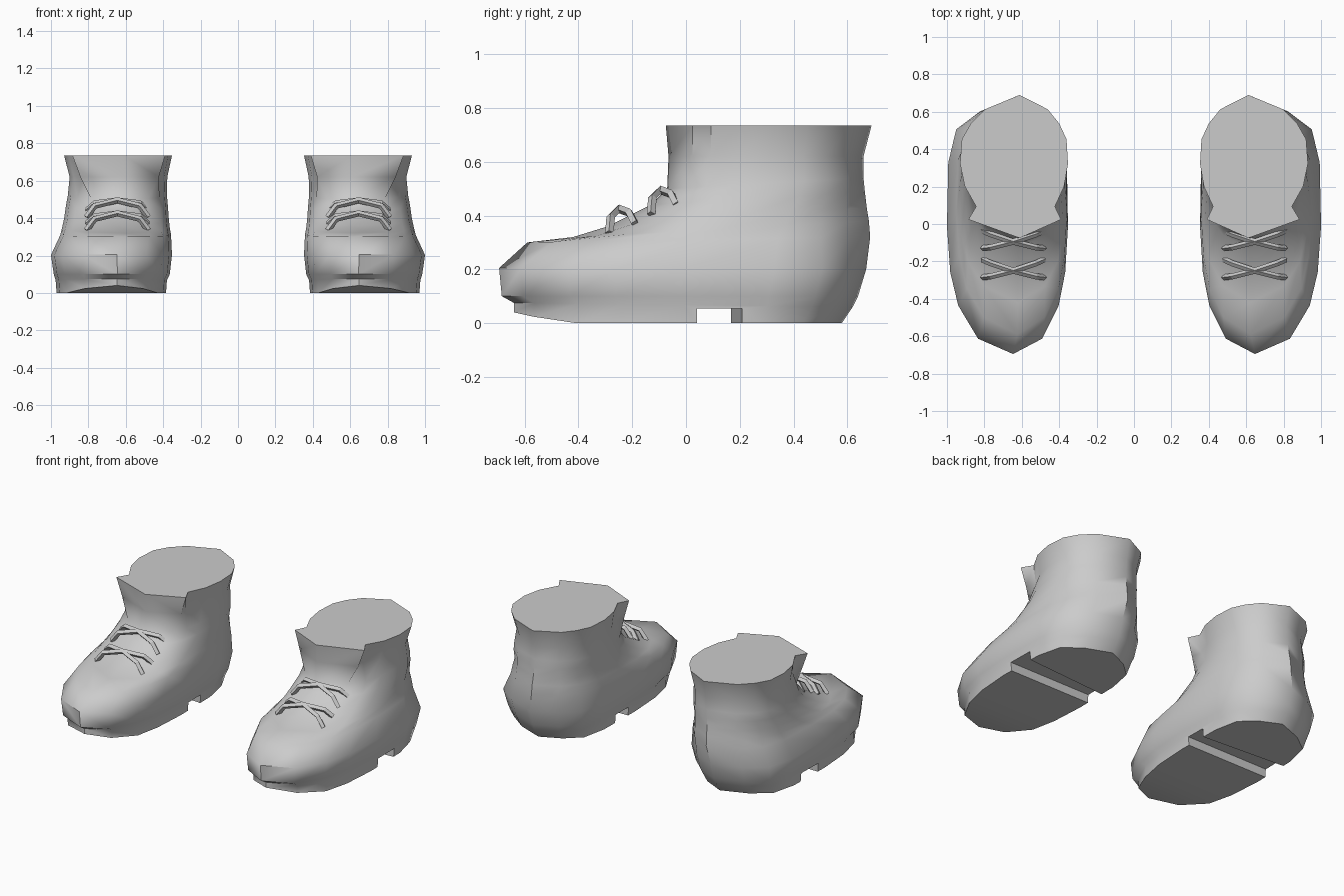
import bpy
import bmesh
import math

if "Cube" in bpy.data.objects:
    bpy.data.objects.remove(bpy.data.objects["Cube"], do_unlink=True)

# One plain grey for everything
grey = bpy.data.materials.new("plain grey")
grey.use_nodes = True
GREY = (0.6, 0.6, 0.6, 1)
grey.diffuse_color = GREY
grey.node_tree.nodes["Principled BSDF"].inputs["Base Color"].default_value = GREY

# Outline profiles: (position from toe to heel, share of the half width)
SOLE = [(0, 0), (.06, .53), (.19, .83), (.32, .95), (.5, 1), (.75, .98), (.88, .86), (.95, .5), (1, 0)]
ANKLE = [(0, 0), (.09, .58), (.2, .83), (.34, .95), (.52, 1), (.7, .97), (.82, .82), (.92, .55), (1, 0)]
COLLAR = [(0, 0), (.13, .86), (.22, .73), (.36, .92), (.52, 1), (.69, .97), (.8, .82), (.9, .58), (1, 0)]


def blend(a, b, k):
    return [(p[0] + (q[0] - p[0]) * k, p[1] + (q[1] - p[1]) * k) for p, q in zip(a, b)]


# Rings: front y, front z, back y, back z, inner x, outer x, outline
RINGS = [
    (-.64, .04, .58, 0, .385, .97, SOLE),
    (-.64, .075, .62, .06, .38, .975, SOLE),
    (-.685, .1, .64, .1, .365, .985, SOLE),
    (-.695, .205, .67, .2, .353, 1, SOLE),
    (-.59, .3, .685, .32, .358, .95, blend(SOLE, ANKLE, .4)),
    (-.42, .32, .68, .38, .365, .94, blend(SOLE, ANKLE, .7)),
    (-.29, .36, .672, .43, .37, .93, ANKLE),
    (-.13, .44, .665, .49, .375, .92, ANKLE),
    (-.07, .5, .66, .54, .38, .91, ANKLE),
    (-.065, .62, .66, .62, .378, .9, blend(ANKLE, COLLAR, .8)),
    (-.075, .735, .69, .735, .353, .93, COLLAR),
]


def ring_points(index):
    yf, zf, yb, zb, x_in, x_out, outline = RINGS[index]
    sides = {1: [], -1: []}
    for t, w in outline:
        y = yf + (yb - yf) * t
        z = zf + (zb - zf) * t
        if index == 0:      # the sole lies flat and lifts only at the toe
            z = max(0, zf * (-.46 - y) / .18)
        mid = (x_in + x_out) / 2 - .03 * (1 - w)
        for s in sides:
            sides[s].append((mid + s * w * (x_out - x_in) / 2, y, z))
    return sides[1] + sides[-1][-2:0:-1]


def make_object(name, bm):
    bmesh.ops.recalc_face_normals(bm, faces=bm.faces)
    mesh = bpy.data.meshes.new(name)
    bm.to_mesh(mesh)
    bm.free()
    obj = bpy.data.objects.new(name, mesh)
    bpy.context.collection.objects.link(obj)
    mesh.materials.append(grey)
    return obj


def select_only(obj):
    bpy.ops.object.select_all(action='DESELECT')
    obj.select_set(True)
    bpy.context.view_layer.objects.active = obj


def add_mirror(obj):
    mirror = obj.modifiers.new("other_foot", 'MIRROR')
    mirror.use_mirror_merge = False


# Boot body: lofted rings, closed below and above with strips
bm = bmesh.new()
loops = [[bm.verts.new(p) for p in ring_points(i)] for i in range(len(RINGS))]
n = len(loops[0])
for low, high in zip(loops, loops[1:]):
    for i in range(n):
        j = (i + 1) % n
        bm.faces.new((low[i], low[j], high[j], high[i]))
for loop in (loops[0], loops[-1]):
    for i in range(n // 2):
        corners = [loop[i], loop[i + 1], loop[-i - 1], loop[-i]]
        bm.faces.new(list(dict.fromkeys(corners)))
boots = make_object("boots", bm)

# Arch gap in front of the heel, with a slanted heel breast
bm = bmesh.new()
plan = [(.2, .04), (1.2, .04), (1.2, .225), (.2, .155)]
base = bm.faces.new([bm.verts.new((x, y, -.1)) for x, y in plan])
top = bmesh.ops.extrude_face_region(bm, geom=[base])["geom"]
bmesh.ops.translate(bm, vec=(0, 0, .155), verts=[v for v in top if isinstance(v, bmesh.types.BMVert)])
cutter = make_object("arch_cutter", bm)
cutter.hide_render = True

cut = boots.modifiers.new("arch_gap", 'BOOLEAN')
cut.operation = 'DIFFERENCE'
cut.solver = 'EXACT'
cut.object = cutter
select_only(boots)
bpy.ops.object.modifier_apply(modifier=cut.name)
bpy.data.objects.remove(cutter, do_unlink=True)
select_only(boots)
bpy.ops.object.shade_smooth_by_angle(angle=math.radians(50))
add_mirror(boots)

# Laces: two crosses of square cord over the instep
LACE = [(-.165, -.285, .335), (-.12, -.28, .395), (0, -.25, .425), (.12, -.21, .41), (.165, -.19, .37)]
for row, (dy, dz) in {"lower": (0, 0), "upper": (.155, .07)}.items():
    for label, s in (("outward", 1), ("inward", -1)):
        curve = bpy.data.curves.new(row + "_lace_" + label, 'CURVE')
        curve.dimensions = '3D'
        curve.bevel_depth = .016
        curve.bevel_resolution = 0
        curve.use_fill_caps = True
        spline = curve.splines.new('POLY')
        spline.points.add(len(LACE) - 1)
        for point, (x, y, z) in zip(spline.points, LACE):
            point.co = (.645 + s * x, y + dy, z + dz, 1)
        curve.materials.append(grey)
        lace = bpy.data.objects.new(curve.name, curve)
        bpy.context.collection.objects.link(lace)
        select_only(lace)
        bpy.ops.object.convert(target='MESH')
        lace = bpy.context.view_layer.objects.active
        lace.data.shade_flat()
        add_mirror(lace)
